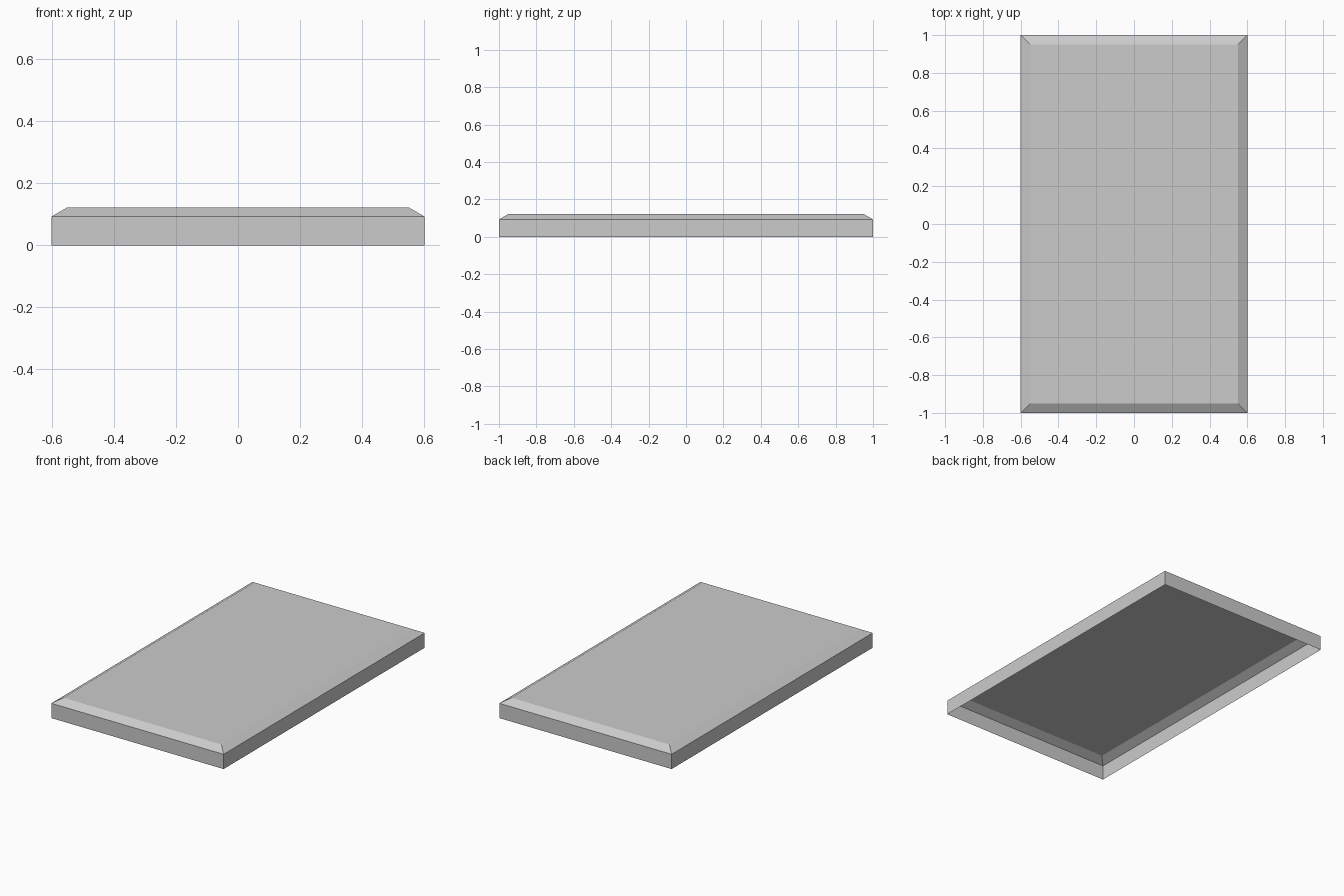
import bpy, bmesh

if "Cube" in bpy.data.objects:
    bpy.data.objects.remove(bpy.data.objects["Cube"])

W, L = 0.6, 1.0          # half width, half length
SHOULDER, TOP = 0.093, 0.122
INSET = 0.05


def finish(name, bm):
    mesh = bpy.data.meshes.new(name)
    bm.to_mesh(mesh)
    bm.free()
    obj = bpy.data.objects.new(name, mesh)
    bpy.context.collection.objects.link(obj)
    return obj


def rectangle(bm, x0, x1, y0, y1, z):
    return [bm.verts.new(p) for p in ((x0, y0, z), (x1, y0, z), (x1, y1, z), (x0, y1, z))]


# Slab shell: straight walls, chamfered rim, flat top, open underneath
bm = bmesh.new()
rings = [rectangle(bm, -W + i, W - i, -L + i, L - i, z)
         for i, z in ((0, 0), (0, SHOULDER), (INSET, TOP))]
for low, high in zip(rings, rings[1:]):
    for k in range(4):
        n = (k + 1) % 4
        bm.faces.new((low[k], low[n], high[n], high[k]))
bm.faces.new(rings[-1])
finish("slab_shell", bm)

# Thin flat strips lying on the top along both long sides
for name, x0, x1 in (("left_strip", -0.506, -0.422), ("right_strip", 0.422, 0.506)):
    bm = bmesh.new()
    bm.faces.new(rectangle(bm, x0, x1, -0.885, 0.9, TOP + 0.001))
    finish(name, bm)
